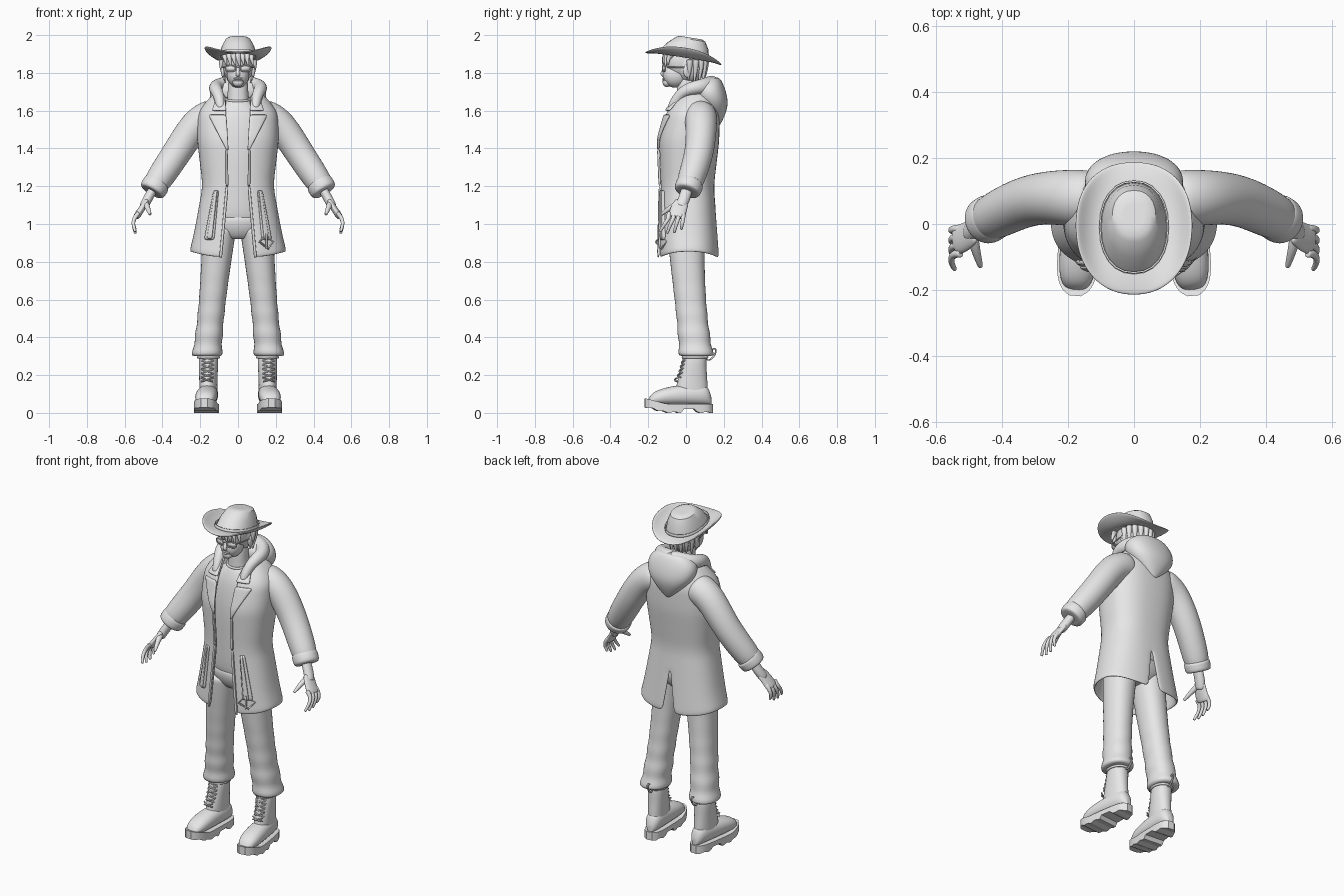
import bpy, bmesh, math
from math import sin, cos, pi, tau, radians
from mathutils import Vector, Matrix

cube = bpy.data.objects.get("Cube")
if cube:
    bpy.data.objects.remove(cube)

grey = bpy.data.materials.new("light_grey")
grey.use_nodes = True
colour = (.8, .8, .8, 1)
grey.diffuse_color = colour
grey.node_tree.nodes["Principled BSDF"].inputs["Base Color"].default_value = colour


def mix(a, b, t):
    return a + (b - a) * t


def steps(count):
    """Even fractions from zero to one."""
    return [i / (count - 1) for i in range(count)]


def power(value, exponent):
    return math.copysign(abs(value) ** exponent, value)


def shrunk(points):
    centre = sum(points, Vector()) / len(points)
    return [centre.lerp(p, .6) for p in points]


def build(name, rings, closed=True, caps=True, loop=False, mirror=False, thick=0, smooth=2, matrix=None):
    """Skin a list of equally long point rings, then add the modifiers."""
    rings = [[Vector(p) for p in r] for r in rings]
    capped = closed and caps and not loop
    if capped:
        rings = [shrunk(rings[0])] + rings + [shrunk(rings[-1])]
    bm = bmesh.new()
    rows = [[bm.verts.new(p) for p in r] for r in rings]
    n = len(rows[0])
    for a, b in zip(rows, rows[1:] + rows[:1] if loop else rows[1:]):
        for i in range(n if closed else n - 1):
            j = (i + 1) % n
            bm.faces.new((a[i], a[j], b[j], b[i]))
    if capped:
        bm.faces.new(rows[0][::-1])
        bm.faces.new(rows[-1])
    if matrix:
        bm.transform(matrix)
    bmesh.ops.recalc_face_normals(bm, faces=bm.faces)
    mesh = bpy.data.meshes.new(name)
    bm.to_mesh(mesh)
    bm.free()
    mesh.materials.append(grey)
    for face in mesh.polygons:
        face.use_smooth = True
    if not smooth:
        mesh.set_sharp_from_angle(angle=radians(30))
    ob = bpy.data.objects.new(name, mesh)
    bpy.context.scene.collection.objects.link(ob)
    if mirror:
        ob.modifiers.new("mirror", 'MIRROR')
    if thick:
        solid = ob.modifiers.new("solidify", 'SOLIDIFY')
        solid.thickness, solid.offset = thick, 0
    if smooth:
        subsurf = ob.modifiers.new("subsurf", 'SUBSURF')
        subsurf.levels = subsurf.render_levels = smooth


def ring(centre, u, v, sides=16, exponent=.9):
    centre, u, v = Vector(centre), Vector(u), Vector(v)
    angles = [tau * i / sides for i in range(sides)]
    return [centre + u * power(cos(a), exponent) + v * power(sin(a), exponent) for a in angles]


def level(z, half, front, back, x=0, sides=16):
    """Horizontal oval from its half width and its front and back y."""
    return ring((x, (front + back) / 2, z), (half, 0, 0), (0, (back - front) / 2, 0), sides)


def stack(name, levels, sides=16, **options):
    build(name, [level(*l, sides=sides) for l in levels], **options)


def blob(name, centre, size, **options):
    """Ellipsoid from its centre and radii."""
    (x, y, z), (rx, ry, rz) = centre, size
    arcs = [pi * (t - .5) for t in steps(11)[1:-1]]
    build(name, [level(z + rz * sin(a), rx * cos(a), y - ry * cos(a), y + ry * cos(a), x) for a in arcs], **options)


def tube(name, points, start, end, flat=1, hint=(0, 1, 0), sides=10, loop=False, **options):
    """Tapering tube; flat squeezes it across the hint direction."""
    P = [Vector(p) for p in points]
    last = len(P) - 1
    rings = []
    for i, p in enumerate(P):
        before = P[i - 1] if i or loop else p
        after = P[i + 1] if i < last else P[0] if loop else p
        along = (after - before).normalized()
        v = along.cross(Vector(hint)).normalized()
        r = mix(start, end, i / last)
        rings.append(ring(p, v.cross(along) * r, v * r * flat, sides, 1))
    build(name, rings, loop=loop, **options)


def hoop(point, count=16):
    """Closed path from a function of cosine and sine."""
    return [point(cos(tau * i / count), sin(tau * i / count)) for i in range(count)]


# Head and face
blob("skull", (0, -.015, 1.86), (.08, .1, .1))
blob("jaw", (0, -.055, 1.79), (.062, .07, .07))
blob("chin", (0, -.1, 1.75), (.03, .025, .025))
stack("neck", [(1.6, .07, -.06, .08), (1.66, .055, -.05, .06), (1.78, .055, -.05, .06)])
tube("nose", [(0, -.1, 1.84), (0, -.12, 1.81), (0, -.13, 1.795), (0, -.11, 1.785)], .008, .014, hint=(1, 0, 0))
for lip, z in (("upper_lip", 1.77), ("lower_lip", 1.76)):
    blob(lip, (0, -.116, z), (.025, .01, .006))
blob("ear", (.08, .005, 1.81), (.01, .02, .035), mirror=True)

# Hair
blob("hair_cap", (0, .02, 1.84), (.087, .087, .1))
for i, t in enumerate(steps(7)):
    x = mix(-.07, .07, t)
    y = 5 * x * x - .12
    tip = 1.84 - .01 * (i % 2)
    tube(f"fringe_{i}", [(x, y + .02, 1.9), (x, y, 1.88), (x + .01, y, tip)], .02, .004)
for i, t in enumerate(steps(9)):
    x, y = .085 * cos(pi * t), .02 + .085 * sin(pi * t)
    tip = 1.76 - .01 * (i % 2)
    tube(f"hair_lock_{i}", [(x, y, 1.87), (x, y, 1.82), (x * .85, y - .01, tip)], .02, .005, hint=(.3, 1, 0))

# Glasses
def lens_rim(c, s):
    x = .04 + .027 * power(c, .7)
    return x, 3.5 * x * x - .125, 1.823 + .016 * power(s, .7)


rim = hoop(lens_rim)
tube("glasses_frame", rim, .004, .004, sides=6, loop=True, mirror=True, smooth=1)
half = len(rim) // 2
build("glasses_lens", [(rim[i], rim[-i]) for i in range(1, half)], closed=False, mirror=True, thick=.002, smooth=0)
tube("glasses_arm", [(.067, -.1, 1.83), (.08, -.05, 1.83), (.083, 0, 1.83)], .004, .003, hint=(1, 0, 0), mirror=True)
tube("glasses_bridge", [(-.013, -.124, 1.83), (.013, -.124, 1.83)], .003, .003)

# Hat, tipped up at the front, with the brim curled at the sides
tilt = Matrix.Translation((0, -.012, 1.885)) @ Matrix.Rotation(radians(-9), 4, 'X')
brim = []
for t in steps(5):
    curl = t * t
    oval = ring((0, 0, 0), (mix(.094, .178, t), 0, 0), (0, mix(.13, .205, t), 0), 32)
    for p in oval:
        p.z = curl * mix(-.01, .05, (p.x / mix(.094, .178, t)) ** 2)
    brim.append(oval)
build("hat_brim", brim, caps=False, thick=.01, matrix=tilt)
crown = [(0, .1, -.138, .138), (.06, .085, -.1, .122), (.097, .066, -.058, .1), (.106, .05, -.04, .08)]
stack("hat_crown", crown, sides=24, smooth=0, matrix=tilt)
stack("hat_band", [(z, .103, -.14, .14) for z in (0, .02)], sides=24, caps=False, thick=.005, smooth=0, matrix=tilt)

# Shirt
stack("shirt", [(1, .165, -.11, .12), (1.2, .15, -.11, .11), (1.4, .16, -.12, .13), (1.55, .17, -.1, .13),
                (1.61, .12, -.08, .11), (1.66, .065, -.055, .08)])
tube("shirt_collar", hoop(lambda c, s: (.066 * c, .01 + .066 * s, 1.66 + .01 * s)), .007, .007, hint=(0, 0, 1), loop=True)

# Coat outline: height, half width, front, back
COAT = [(.82, .25, -.14, .17), (1.2, .18, -.13, .14), (1.45, .21, -.14, .17), (1.6, .205, -.1, .17), (1.69, .12, -.03, .13)]
HEM, TOP, VENT_TOP, SQUARE = COAT[0][0], COAT[-1][0], 1.07, .8


def coat_at(z):
    for a, b in zip(COAT, COAT[1:]):
        if z <= b[0]:
            break
    t = (z - a[0]) / (b[0] - a[0])
    return [mix(u, v, t) for u, v in zip(a, b)][1:]


def coat_gap(z):
    return .05 + (.09 * max(0, 1.2 - z) if z < 1.2 else .03 * (z - 1.2))


def coat_point(z, angle):
    half, front, back = coat_at(z)
    return half * abs(sin(angle)) ** SQUARE, mix(front, back, .5 - power(cos(angle), SQUARE) / 2)


def coat_angle(x, z):
    return math.asin(min(1, x / coat_at(z)[0]) ** (1 / SQUARE))


# Half the coat, open down the front and slit below the waist at the back
coat = []
for t in steps(18):
    z = mix(HEM, TOP, t)
    vent = .15 * max(0, VENT_TOP - z)
    first, last = coat_angle(coat_gap(z), z), pi - coat_angle(vent, z)
    lift = max(0, .95 - z) / 4
    row = []
    for s in steps(15):
        angle = mix(first, last, s)
        x, y = coat_point(z, angle)
        row.append((x if s < 1 or vent else 0, y, z + lift * sin(angle) ** 2))
    coat.append(row)
build("coat_body", coat, closed=False, mirror=True, thick=.016)


def panel(name, low, high, inner, outer, lift=.012, thick=.012, **options):
    """Strip on the coat front; inner and outer give x at each end."""
    rows = []
    for t in steps(8):
        z = mix(low, high, t)
        xs = [mix(mix(*inner, t), mix(*outer, t), s) for s in steps(5)]
        rows.append([(x, coat_point(z, coat_angle(x, z))[1] - lift, z) for x in xs])
    build(name, rows, closed=False, mirror=True, thick=thick, smooth=1, **options)


# Coat trim
panel("lapel", 1.39, 1.58, (.05, .06), (.06, .16))
panel("upper_collar", 1.6, 1.68, (.06, .07), (.14, .11))
panel("front_edge_lower", HEM, 1.2, (coat_gap(HEM), coat_gap(1.2)), (.1, .065))
panel("front_edge_upper", 1.2, 1.4, (.05, .055), (.065, .065))
panel("pocket_welt", .915, 1.18, (.125, .102), (.18, .128), thick=.016)
panel("pocket_strap", .92, 1.18, (.137, .108), (.165, .122), lift=.022)
tube("buckle", hoop(lambda c, s: (.15 + .035 * c - .01 * s, -.13 + .03 * c, .905 + .035 * s), 4), .006, .006, loop=True, smooth=0)
tube("buckle_pin", [(.15, -.14, z) for z in (.87, .95)], .006, .006)

# Hood
stack("hood_bag", [(1.52, .02, .15, .18), (1.6, .11, .08, .22), (1.66, .155, .04, .225), (1.73, .155, .03, .205),
                   (1.775, .09, .09, .18)])
roll = [(.09, -.08, 1.61), (.1, -.04, 1.68), (.12, .01, 1.715), (.12, .07, 1.725), (.08, .12, 1.735), (0, .14, 1.74)]
tube("hood_roll", roll, .025, .052, hint=(0, 0, 1), mirror=True)

# Sleeves
arm = [(.12, .075, 1.58), (.2, .08, 1.55), (.26, .08, 1.48), (.335, .07, 1.36), (.45, .01, 1.19)]
tube("sleeve", arm, .092, .074, sides=14, mirror=True)
tube("cuff", [(.425, .025, 1.22), (.44, .015, 1.2), (.458, .005, 1.17)], .075, .074, sides=14, mirror=True)

# Hands
tube("wrist", [(.44, .01, 1.2), (.48, -.01, 1.13), (.5, -.03, 1.09)], .033, .033, flat=.8, mirror=True)
tube("palm", [(.485, -.02, 1.12), (.51, -.04, 1.08), (.54, -.05, 1.035)], .042, .05, flat=.4, mirror=True)
for i, t in enumerate(steps(4)):
    root, tip = mix(-.09, -.015, t), mix(-.138, -.025, t)
    tip_z = .95 + .06 * (t - .4) ** 2
    tube(f"finger_{i}", [(.525, root, 1.06), (.55, root, 1.03), (.557, mix(root, tip, .5), 1), (.543, tip, tip_z)],
         .014, .008, mirror=True)
tube("thumb", [(.49, -.035, 1.11), (.48, -.08, 1.09), (.465, -.13, 1.05)], .02, .009, mirror=True)

# Trousers, gathered in folds above the boots
stack("hips", [(.92, .09, -.07, .08), (.98, .168, -.105, .12), (1.05, .165, -.11, .125)])
legs = []
for t in steps(22):
    half = .09 - .035 * t + .027 * t ** 4 + .007 * t ** 3 * sin(40 * t)
    y, depth = .055 * t ** 1.5, half + .012
    legs.append(level(mix(.98, .3, t), half, y - depth, y + depth, mix(.097, .165, t)))
build("trouser_leg", legs, mirror=True, smooth=1)

# Boots, turned slightly outward
boot = dict(mirror=True, matrix=Matrix.Translation((.16, 0, 0)) @ Matrix.Rotation(radians(5), 4, 'Z'))
stack("boot_shaft", [(.06, .048, -.06, .12), (.15, .048, -.055, .117), (.22, .05, -.03, .11), (.31, .055, -.016, .112)], **boot)
foot, sole = [], []
for t in steps(26):
    s = mix(.01, .99, t)
    y = mix(.145, -.222, s)
    half = (.053 + .018 * sin(pi * s) * s) * (1 - (2 * s - 1) ** 6) ** .5
    spring = .03 * max(0, s - .7) / .3
    tread = .02 if .25 < s < .45 else .006 * (round(t * 25) % 4 > 1)
    bottom, top = tread + spring, .048 + spring
    sole.append([(-half, y, bottom), (half, y, bottom), (half, y, top), (-half, y, top)])
    height = mix(.155, .095, s ** 3) * (1 - (2 * s - 1) ** 8) ** .3
    foot.append(ring((0, y * .95, .04 + height / 2 - .02), (half * .93, 0, 0), (0, 0, height / 2 - .02), 14))
build("boot_foot", foot, smooth=1, **boot)
build("boot_sole", sole, smooth=0, **boot)
for i, t in enumerate(steps(6)):
    z, y = mix(.165, .28, t), mix(-.06, -.018, t ** .6)
    for side, s in (("inner", -1), ("outer", 1)):
        tube(f"lace_{side}_{i}", [(-.032 * s, y + .014, z), (0, y - .008, z + .01), (.032 * s, y + .014, z + .02)],
             .005, .005, sides=6, smooth=1, **boot)
tube("boot_cuff", hoop(lambda c, s: (.056 * c, .048 + .066 * s, .295)), .007, .007, hint=(0, 0, 1), loop=True, **boot)
tube("pull_loop", hoop(lambda c, s: (0, .135 + .025 * c - .01 * s, .31 + .03 * c + .015 * s), 8), .005, .005,
     hint=(1, 0, 0), loop=True, **boot)
